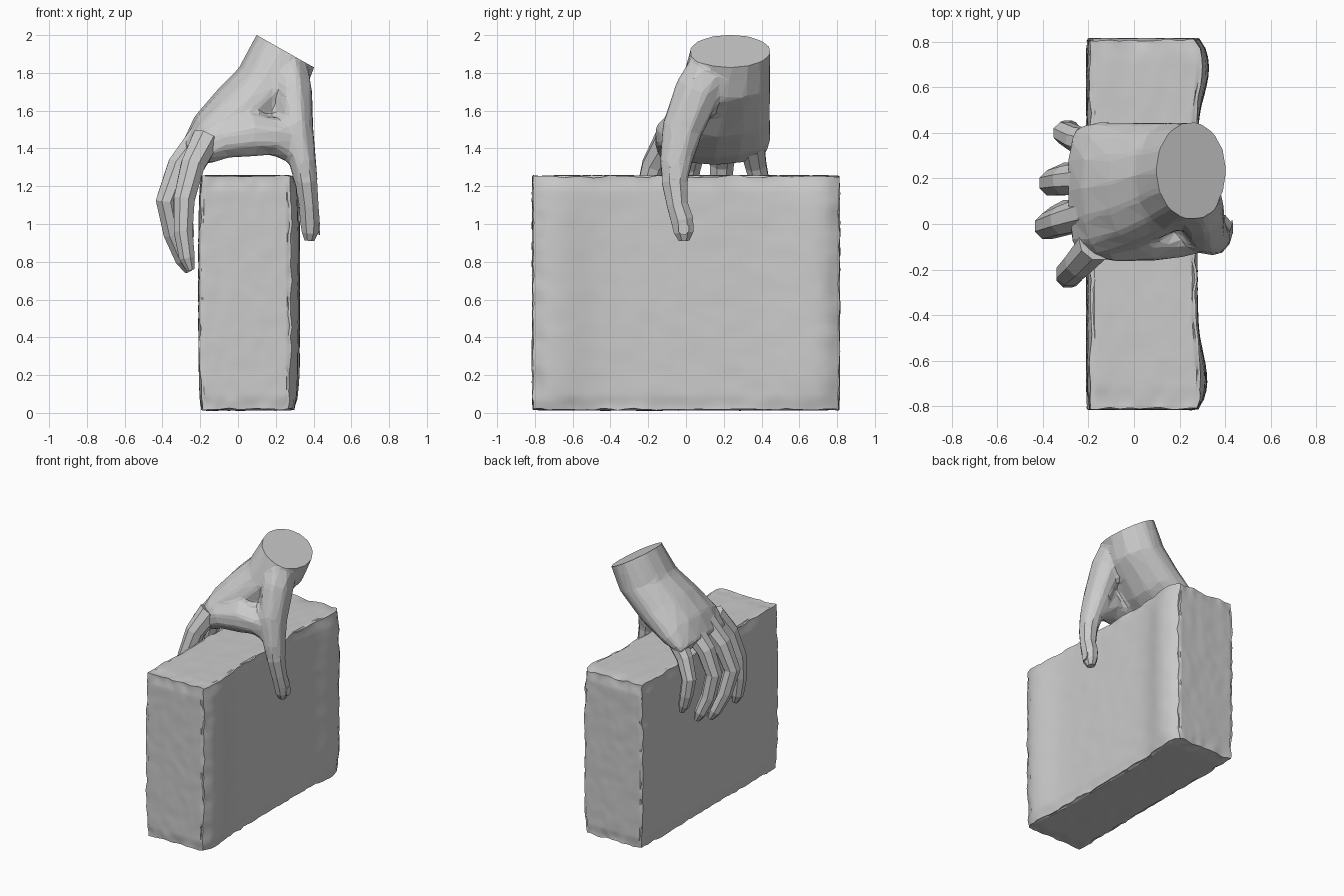
import bpy, bmesh, math
from mathutils import Vector, noise

cube = bpy.data.objects.get("Cube")
if cube:
    bpy.data.objects.remove(cube, do_unlink=True)

grey = bpy.data.materials.new("plain_grey")
grey.use_nodes = True
colour = (0.6, 0.6, 0.6, 1)
grey.diffuse_color = colour
grey.node_tree.nodes["Principled BSDF"].inputs["Base Color"].default_value = colour


def add_object(name, bm):
    bmesh.ops.recalc_face_normals(bm, faces=bm.faces)
    mesh = bpy.data.meshes.new(name)
    bm.to_mesh(mesh)
    bm.free()
    mesh.materials.append(grey)
    obj = bpy.data.objects.new(name, mesh)
    bpy.context.collection.objects.link(obj)
    return obj


def loft(bm, rings):
    """Skin closed rings of equal point count and cap both ends."""
    loops = [[bm.verts.new(p) for p in ring] for ring in rings]
    n = len(loops[0])
    for a, b in zip(loops, loops[1:]):
        for i in range(n):
            j = (i + 1) % n
            bm.faces.new((a[i], a[j], b[j], b[i]))
    bm.faces.new(loops[0][::-1])
    bm.faces.new(loops[-1])


def oval(centre, wide, thick, n):
    c, w, t = Vector(centre), Vector(wide), Vector(thick)
    angles = [2 * math.pi * (i + 0.5) / n for i in range(n)]
    return [c + w * math.cos(a) + t * math.sin(a) for a in angles]


def tube(bm, path, widths, depths, n=8):
    """Oval tube along a path; width runs along y, depth across it."""
    pts = [Vector(p) for p in path]
    rings = []
    for i, p in enumerate(pts):
        run = (pts[min(i + 1, len(pts) - 1)] - pts[max(i - 1, 0)]).normalized()
        side = (Vector((0, 1, 0)) - run * run.y).normalized()
        rings.append(oval(p, side * widths[i], run.cross(side) * depths[i], n))
    loft(bm, rings)


# Case: subdivided block with a bulging side and worn edges
bm = bmesh.new()
bmesh.ops.create_cube(bm, size=2)
bmesh.ops.subdivide_edges(bm, edges=bm.edges, cuts=39, use_grid_fill=True)
for v in bm.verts:
    u, s, h = v.co
    y, z = s * 0.815, 0.635 + h * 0.622
    swell = math.exp(-((abs(s) - 0.84) / 0.2) ** 2) * (0.05 if s > 0 else 0.042)
    right = 0.278 + swell * (1 - 0.5 * abs(h) ** 6) - 0.015 * max(0, abs(s) - 0.95) / 0.05
    left = -0.197 - 0.012 * (1 - h ** 4)
    x = left + (right - left) * (u + 1) / 2
    near = sum(abs(c) > 0.94 for c in (u, s, h))
    rough = 0.012 if near > 1 else 0.003
    p = Vector((x, y, z))
    v.co = p + noise.noise_vector(p * 14) * rough
    if near > 1:
        v.co -= Vector((u * 0.006, s * 0.006, h * 0.006))
case = add_object("case", bm)

# Palm, thumb base and web, later fused into one skin
bm = bmesh.new()
sections = [
    ((0.315, 0.24, 2.03), 0.215, (0.155, 0, -0.085)),
    ((0.25, 0.235, 1.915), 0.215, (0.155, 0, -0.085)),
    ((0.17, 0.21, 1.74), 0.24, (0.17, 0, -0.08)),
    ((0.01, 0.175, 1.58), 0.275, (0.13, 0, -0.12)),
    ((-0.14, 0.155, 1.46), 0.30, (0.09, 0, -0.11)),
    ((-0.25, 0.15, 1.37), 0.28, (0.045, 0, -0.06)),
]
loft(bm, [oval(c, (0, w, 0), t, 14) for c, w, t in sections])
tube(bm, [(0.27, 0.16, 1.86), (0.29, 0.06, 1.7), (0.31, -0.02, 1.5),
          (0.345, -0.055, 1.32), (0.365, -0.06, 1.2)],
     [0.13, 0.13, 0.115, 0.09, 0.07], [0.1, 0.11, 0.095, 0.075, 0.065])
tube(bm, [(-0.2, -0.07, 1.38), (-0.08, -0.07, 1.44), (0.08, -0.06, 1.47),
          (0.22, -0.04, 1.46), (0.32, -0.03, 1.36)],
     [0.08, 0.1, 0.11, 0.11, 0.08], [0.08, 0.1, 0.12, 0.11, 0.06])
rough_palm = add_object("rough_palm", bm)
fuse = rough_palm.modifiers.new("fuse", 'REMESH')
fuse.mode = 'VOXEL'
fuse.voxel_size = 0.018
relax = rough_palm.modifiers.new("relax", 'SMOOTH')
relax.iterations = 6
facet = rough_palm.modifiers.new("facet", 'DECIMATE')
facet.ratio = 0.06

# Bake the fused skin and slice the wrist flat
graph = bpy.context.evaluated_depsgraph_get()
bm = bmesh.new()
bm.from_mesh(rough_palm.evaluated_get(graph).to_mesh())
bpy.data.objects.remove(rough_palm, do_unlink=True)
cut = bmesh.ops.bisect_plane(bm, geom=bm.verts[:] + bm.edges[:] + bm.faces[:],
                             plane_co=(0.25, 0.235, 1.915),
                             plane_no=(0.49, 0, 0.87), clear_outer=True)
rim = [e for e in cut["geom_cut"] if isinstance(e, bmesh.types.BMEdge)]
bmesh.ops.contextual_create(bm, geom=rim)
add_object("palm", bm)

# Fingers: each path runs from knuckle to tip
fingers = {
    "index_finger": [(-0.17, -0.09, 1.45), (-0.24, -0.17, 1.31), (-0.285, -0.215, 1.13),
                     (-0.29, -0.228, 0.96), (-0.27, -0.23, 0.82), (-0.25, -0.23, 0.755)],
    "middle_finger": [(-0.19, 0.05, 1.46), (-0.31, 0.015, 1.31), (-0.38, -0.01, 1.12),
                      (-0.345, 0.025, 0.95), (-0.29, 0.065, 0.81), (-0.26, 0.08, 0.75)],
    "ring_finger": [(-0.19, 0.2, 1.45), (-0.3, 0.19, 1.32), (-0.36, 0.18, 1.15),
                    (-0.33, 0.2, 0.98), (-0.285, 0.23, 0.86), (-0.26, 0.24, 0.8)],
    "little_finger": [(-0.17, 0.35, 1.42), (-0.25, 0.37, 1.31), (-0.305, 0.4, 1.18),
                      (-0.29, 0.41, 1.06), (-0.27, 0.41, 0.98), (-0.25, 0.41, 0.925)],
}
girth = [0.08, 0.068, 0.06, 0.054, 0.045, 0.022]
for name, path in fingers.items():
    k = 0.88 if name == "little_finger" else 1
    radii = [r * k for r in girth]
    bm = bmesh.new()
    tube(bm, path, radii, radii)
    add_object(name, bm)

# Thumb with a thin nail
bm = bmesh.new()
tube(bm, [(0.34, -0.05, 1.36), (0.362, -0.06, 1.22), (0.375, -0.045, 1.1),
          (0.38, -0.02, 1.02), (0.382, -0.012, 0.955), (0.378, -0.01, 0.912)],
     [0.085, 0.073, 0.06, 0.064, 0.056, 0.03], [0.07, 0.062, 0.055, 0.056, 0.047, 0.028])
add_object("thumb", bm)
bm = bmesh.new()
nail = [oval((x, -0.013, 0.975), (0, 0.03, 0), (0, 0, 0.035), 8) for x in (0.426, 0.435)]
loft(bm, nail)
add_object("thumb_nail", bm)

# Soft shading on the case, flat facets on the hand
bpy.ops.object.select_all(action='DESELECT')
case.select_set(True)
bpy.context.view_layer.objects.active = case
bpy.ops.object.shade_smooth_by_angle(angle=math.radians(40))
